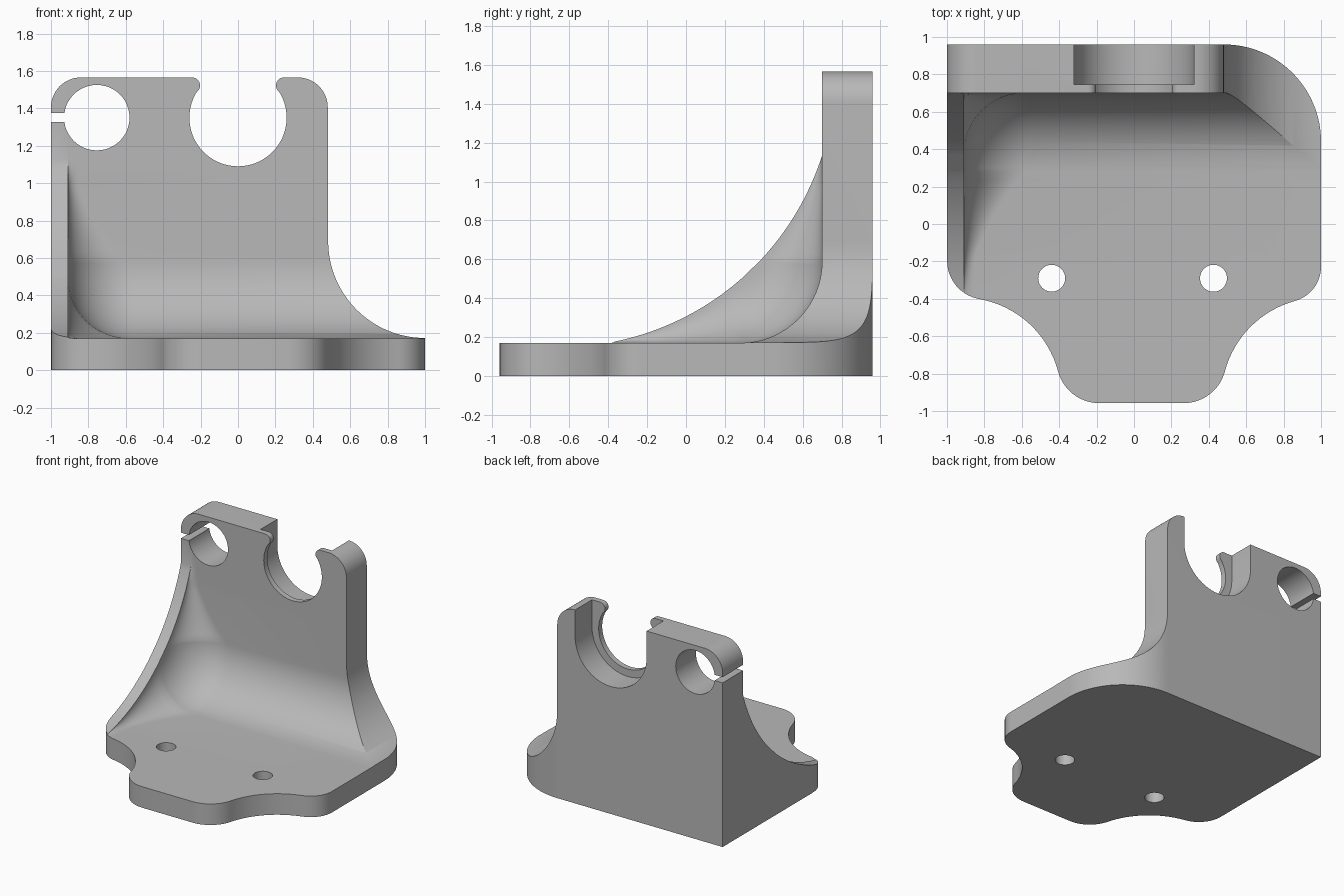
import bpy, bmesh
from math import cos, sin, pi, radians, hypot
from mathutils import Vector

if "Cube" in bpy.data.objects:
    bpy.data.objects.remove(bpy.data.objects["Cube"])

grey = bpy.data.materials.new("plain grey")
grey.use_nodes = True
grey.diffuse_color = (0.48, 0.48, 0.48, 1)
grey.node_tree.nodes["Principled BSDF"].inputs["Base Color"].default_value = grey.diffuse_color

TOP, BASE, WALL, BACK = 1.565, 0.17, 0.70, 0.96   # main heights and depths


def arc(cx, cy, r, a0, a1, n=16):
    angles = [radians(a0 + (a1 - a0) * i / n) for i in range(n + 1)]
    return [(cx + r * cos(a), cy + r * sin(a)) for a in angles]


def finish(name, bm):
    bmesh.ops.recalc_face_normals(bm, faces=bm.faces)
    mesh = bpy.data.meshes.new(name)
    bm.to_mesh(mesh)
    bm.free()
    obj = bpy.data.objects.new(name, mesh)
    bpy.context.collection.objects.link(obj)
    mesh.materials.append(grey)
    return obj


def prism(name, outline, lo, hi, axis):
    """Extrude an outline along z (plan) or y (elevation)."""
    bm = bmesh.new()
    place = (lambda u, v, w: (u, v, w)) if axis == "z" else (lambda u, v, w: (u, w, v))
    face = bm.faces.new([bm.verts.new(place(u, v, lo)) for u, v in outline])
    moved = bmesh.ops.extrude_face_region(bm, geom=[face])["geom"]
    shift = Vector(place(0, 0, hi - lo))
    bmesh.ops.translate(bm, vec=shift, verts=[g for g in moved if isinstance(g, bmesh.types.BMVert)])
    return finish(name, bm)


def cut(obj, cutter, operation="DIFFERENCE"):
    mod = obj.modifiers.new(cutter.name, "BOOLEAN")
    mod.operation, mod.solver, mod.object = operation, "EXACT", cutter
    bpy.context.view_layer.objects.active = obj
    bpy.ops.object.modifier_apply(modifier=mod.name)
    bpy.data.objects.remove(cutter)


# Rows along the gusset: gusset edge, inner corner and outer shell, each (y, z)
GY, GZ, GR, FR, N = -0.65, TOP, 1.417, 0.42, 14
fy, fz = WALL - FR, BASE + FR
rows = [((-1, BASE), (-1, BASE), (-1, 0))]
for i in range(N):                                   # along the base
    y = -0.4 + (fy + 0.4) * i / N
    z = max(BASE, GZ - (GR ** 2 - (y - GY) ** 2) ** 0.5)
    rows.append(((y, z), (y, BASE), (y, 0)))
z0 = GZ - (GR ** 2 - (fy - GY) ** 2) ** 0.5
y1 = GY + (GR ** 2 - (fz - GZ) ** 2) ** 0.5
for i, b in enumerate(arc(fy, fz, FR, -90, 0, 2 * N)):   # round the corner
    t = i / (2 * N)
    g = (fy + (y1 - fy) * t, z0 + (fz - z0) * t)
    outer = (fy + (BACK - fy) * min(1, 2 * t), fz * max(0, 2 * t - 1))
    rows.append((g, b, outer))
for i in range(1, N + 1):                            # up the wall
    z = fz + (1.13 - fz) * i / N
    y = min(WALL, GY + (GR ** 2 - (z - GZ) ** 2) ** 0.5)
    rows.append(((y, z), (WALL, z), (BACK, z)))
rows.append(((WALL, 1.65), (WALL, 1.65), (BACK, 1.65)))

# Lofted bracket with a rounded gusset on its right edge
bm = bmesh.new()
rings = []
for g, b, o in rows:
    r = max(0.06, hypot(g[0] - b[0], g[1] - b[1]))
    pts = [(-1, *o), (-1, *g)]
    for k in range(13):
        a = k / 12 * pi / 2
        s = sin(a)
        pts.append((-0.91 + r * (1 - cos(a)), g[0] + (b[0] - g[0]) * s, g[1] + (b[1] - g[1]) * s))
    pts += [(1.05, *b), (1.05, *o)]
    rings.append([bm.verts.new(p) for p in pts])
for p, q in zip(rings, rings[1:]):
    for k in range(len(p)):
        j = (k + 1) % len(p)
        bm.faces.new((p[k], p[j], q[j], q[k]))
bm.faces.new(rings[0])
bm.faces.new(rings[-1])
bracket = finish("bracket", bm)

# Plan outline with scalloped front corners
plan = [(-1.02, 0.98), (-1.02, -0.18)]
plan += arc(-0.792, -0.197, 0.207, 180, 260)
plan += arc(-0.92, -0.925, 0.532, 80, 15)[1:]
plan += arc(-0.184, -0.728, 0.23, 195, 270)[1:]
plan += arc(0.264, -0.728, 0.23, 270, 345)
plan += arc(1, -0.925, 0.532, 165, 105)[1:]
plan += arc(0.81, -0.228, 0.19, -75, 0)[1:]
plan += arc(0.48, 0.44, 0.52, 0, 90, 32) + [(0.46, 0.98)]
cut(bracket, prism("plan_cutter", plan, -0.2, 1.8, "z"), "INTERSECT")

# Elevation outline with open cradle and flared foot
lip = arc(0.246, 1.522, 0.043, 90, 215, 8)
front = [(-1.02, -0.1), (1.05, -0.1), (1.05, 0.173)]
front += arc(1, 0.69, 0.518, 270, 180, 32)
front += arc(0.32, TOP - 0.16, 0.16, 0, 90) + lip
front += arc(0, 1.35, 0.26, 35, -215, 56)[1:-1]
front += [(-x, z) for x, z in reversed(lip)]
front += arc(-0.84, TOP - 0.16, 0.16, 90, 180) + [(-1.02, 1.4)]
cut(bracket, prism("front_cutter", front, -1.2, 1.2, "y"), "INTERSECT")

# Wider recess behind the cradle lip
recess = [(0.32, 1.7), (-0.32, 1.7)] + arc(0, 1.35, 0.32, 180, 360, 40)
cut(bracket, prism("recess_cutter", recess, 0.745, 1.2, "y"))

# Cable hole, its slit, and the two screw holes
cut(bracket, prism("cable_cutter", arc(-0.755, 1.35, 0.175, 0, 360, 48)[:-1], 0.5, 1.2, "y"))
slit = [(-1.1, 1.328), (-0.8, 1.328), (-0.8, 1.374), (-1.1, 1.374)]
cut(bracket, prism("slit_cutter", slit, 0.5, 1.2, "y"))
for x in (-0.44, 0.425):
    cut(bracket, prism("screw_cutter", arc(x, -0.29, 0.072, 0, 360, 32)[:-1], -0.2, 0.5, "z"))

bpy.ops.object.select_all(action="DESELECT")
bracket.select_set(True)
bpy.context.view_layer.objects.active = bracket
bpy.ops.object.shade_smooth_by_angle(angle=radians(25))
